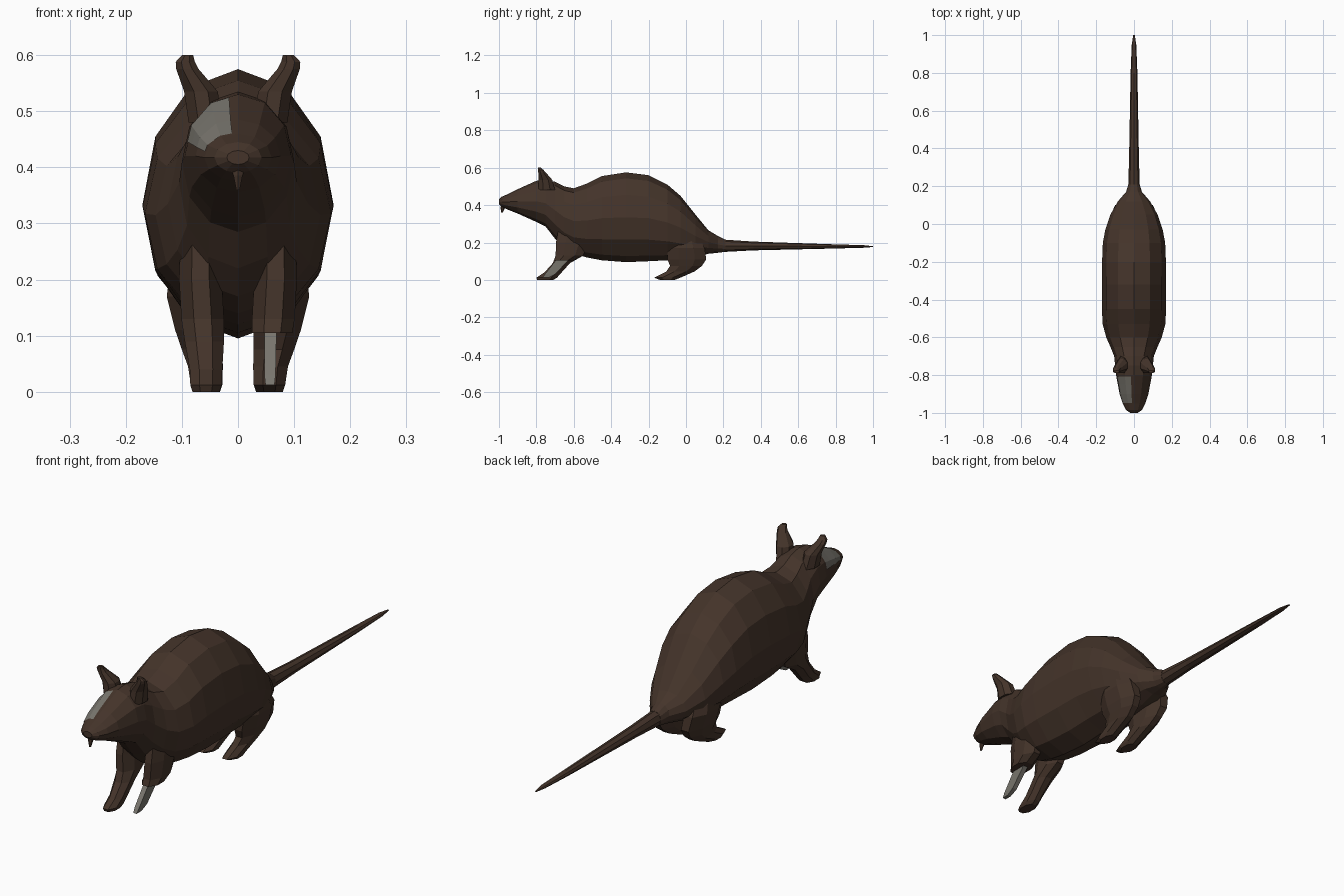
import bpy, bmesh, math

if "Cube" in bpy.data.objects:
    bpy.data.objects.remove(bpy.data.objects["Cube"])


def material(name, rgb):
    m = bpy.data.materials.new(name)
    m.diffuse_color = (*rgb, 1)
    m.use_nodes = True
    m.node_tree.nodes["Principled BSDF"].inputs["Base Color"].default_value = m.diffuse_color
    return m


FUR = material("dark brown fur", (0.058, 0.034, 0.023))
METAL = material("dull grey metal", (0.19, 0.18, 0.155))


def loft(name, rings, mat, cap=True, closed=True):
    """Skin a list of equal-length point rings with flat faces."""
    bm = bmesh.new()
    rows = [[bm.verts.new(p) for p in r] for r in rings]
    n = len(rows[0])
    for a, b in zip(rows, rows[1:]):
        for i in range(n if closed else n - 1):
            j = (i + 1) % n
            bm.faces.new((a[i], a[j], b[j], b[i]))
    if cap:
        bm.faces.new(rows[0])
        bm.faces.new(rows[-1])
    bmesh.ops.recalc_face_normals(bm, faces=bm.faces)
    me = bpy.data.meshes.new(name)
    bm.to_mesh(me)
    bm.free()
    me.materials.append(mat)
    ob = bpy.data.objects.new(name, me)
    bpy.context.collection.objects.link(ob)
    return ob


# Body sections: y, bottom z, top z, half width
BODY = [(-1.0, .405, .43, .02), (-.985, .39, .445, .042), (-.95, .375, .46, .06),
        (-.9, .355, .485, .076), (-.8, .31, .53, .095), (-.75, .285, .535, .1),
        (-.7, .22, .525, .105), (-.65, .17, .5, .125), (-.6, .14, .49, .147),
        (-.53, .12, .515, .166), (-.45, .105, .555, .17), (-.32, .095, .575, .17),
        (-.2, .1, .56, .169), (-.1, .105, .51, .165), (-.03, .11, .45, .152),
        (.05, .12, .35, .125), (.12, .14, .265, .085), (.17, .145, .235, .042),
        (.21, .15, .215, .03)]
TAIL = [(.19, .15, .22, .032), (.21, .15, .215, .03), (.36, .158, .205, .026),
        (.8, .168, .19, .018), (.95, .172, .186, .012), (1.0, .176, .18, .004)]


def section_point(s, deg, grow=1.0, sides=12):
    """Point on the faceted cross-section at an angle."""
    y, lo, hi, rx = s
    step = 360 / sides
    k = math.floor(deg / step)
    t = deg / step - k
    a, b = math.radians(k * step), math.radians((k + 1) * step)
    c = math.cos(a) * (1 - t) + math.cos(b) * t
    d = math.sin(a) * (1 - t) + math.sin(b) * t
    return (rx * c * grow, y, (lo + hi) / 2 + (hi - lo) / 2 * d * grow)


def sections(data, sides):
    return [[section_point(s, 360 * i / sides, sides=sides) for i in range(sides)] for s in data]


loft("body", sections(BODY, 12), FUR)
loft("tail", sections(TAIL, 8), FUR)


def limb(name, data, mat, side=1, n=8):
    """Horizontal sections: z, front y, back y, centre x, half width."""
    rings = []
    for z, y0, y1, xc, rx in data:
        ring = []
        for i in range(n):
            a = 2 * math.pi * (i + .5) / n
            k = 1 / math.cos(math.pi / n)
            ring.append((side * (xc + rx * k * math.cos(a)),
                         (y0 + y1) / 2 + (y1 - y0) / 2 * k * math.sin(a), z))
        rings.append(ring)
    return loft(name, rings, mat)


FRONT = [(0, -.795, -.71, .057, .024), (.012, -.80, -.69, .057, .028), (.04, -.757, -.665, .057, .029),
         (.09, -.712, -.62, .06, .035), (.13, -.697, -.55, .063, .038),
         (.2, -.695, -.52, .067, .038), (.28, -.68, -.5, .067, .035)]
HIND = [(0, -.14, -.06, .056, .024), (.012, -.17, -.03, .056, .028), (.045, -.105, .045, .058, .031),
        (.075, -.085, .085, .064, .036), (.11, -.1, .108, .07, .042),
        (.17, -.1, .1, .08, .047), (.26, -.08, .05, .075, .04)]
STUMP = [(.105, -.705, -.6, .061, .036)] + FRONT[4:]
EAR = [(.48, -.79, -.70, .058, .03), (.535, -.788, -.715, .066, .03),
       (.575, -.79, -.75, .09, .02), (.588, -.79, -.762, .094, .017), (.6, -.79, -.775, .09, .01)]

for side, label in ((-1, "left"), (1, "right")):
    limb("hind_leg_" + label, HIND, FUR, side)
    limb("ear_" + label, EAR, FUR, side)

# One whole front leg, one stump carrying a metal peg
limb("front_leg", FRONT, FUR, -1)
limb("front_leg_stump", STUMP, FUR)
limb("metal_peg", [(.012, -.767, -.735, .057, .008), (.03, -.755, -.7, .057, .01),
                   (.125, -.68, -.61, .058, .011)], METAL, n=4)

# Front teeth hanging below the nose
limb("front_teeth", [(.36, -.988, -.98, 0, .003), (.385, -.99, -.97, 0, .008),
                     (.41, -.985, -.95, 0, .016)], FUR, n=6)


# Metal plate hugging one side of the face
def between(a, b, t):
    return tuple(p * (1 - t) + q * t for p, q in zip(a, b))


plate = [between(BODY[2], BODY[3], .05), BODY[3], between(BODY[3], BODY[4], .5),
         between(BODY[3], BODY[4], .92)]
loft("face_plate", [[section_point(s, d, 1.03) for d in (100, 120, 150, 166)] for s in plate],
     METAL, cap=False, closed=False)
